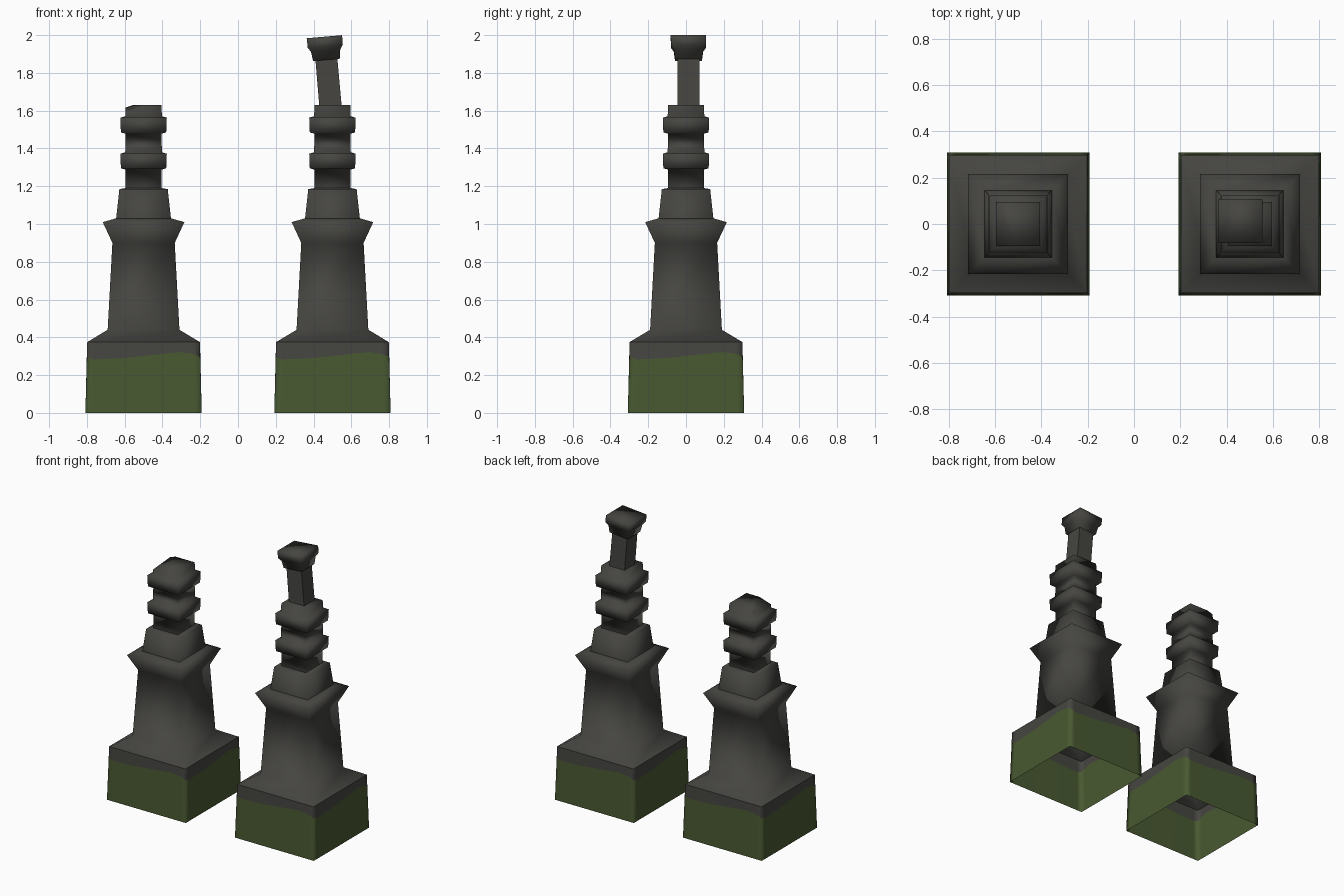
import bpy, bmesh, math
from mathutils import Matrix, Vector

if "Cube" in bpy.data.objects:
    bpy.data.objects.remove(bpy.data.objects["Cube"])


def material(name, col):
    m = bpy.data.materials.new(name)
    m.diffuse_color = (*col, 1)
    m.use_nodes = True
    m.node_tree.nodes["Principled BSDF"].inputs["Base Color"].default_value = m.diffuse_color
    return m


STONE = material("dark stone", (0.060, 0.059, 0.053))
MOSS = material("moss green", (0.066, 0.100, 0.031))
CORNERS = [(-1, -1), (1, -1), (1, 1), (-1, 1)]


def bridge(bm, rings):
    """Join consecutive rings of vertices with quads."""
    for a, b in zip(rings, rings[1:]):
        n = len(a)
        for i in range(n):
            j = (i + 1) % n
            bm.faces.new((a[i], a[j], b[j], b[i]))


def finish(name, bm, mat, smooth=True, matrix=None):
    if matrix:
        bm.transform(matrix)
    me = bpy.data.meshes.new(name)
    bm.to_mesh(me)
    bm.free()
    me.materials.append(mat)
    ob = bpy.data.objects.new(name, me)
    bpy.context.collection.objects.link(ob)
    for p in me.polygons:
        p.use_smooth = smooth
    return ob


def square_loft(profile, bottom=False, top=False):
    """Square column from (half width, z) pairs."""
    bm = bmesh.new()
    rings = [[bm.verts.new((x * h, y * h, z)) for x, y in CORNERS] for h, z in profile]
    bridge(bm, rings)
    if bottom:
        bm.faces.new(rings[0][::-1])
    if top:
        bm.faces.new(rings[-1])
    return bm


# Uneven moss line along each side: (fraction of the side, height)
MOSS_LINE = [(0, 0.297), (0.06, 0.283), (0.33, 0.290), (0.6, 0.308), (0.82, 0.322), (0.94, 0.312)]


def base_band(lower):
    """Plinth sides, below or above the moss line."""
    bm = bmesh.new()

    def ring(h, z):
        out = []
        for i, c in enumerate(CORNERS):
            d = CORNERS[(i + 1) % 4]
            for t, wz in MOSS_LINE:
                x, y = (c[k] + (d[k] - c[k]) * t for k in (0, 1))
                out.append(bm.verts.new((x * h, y * h, wz if z is None else z)))
        return out

    bridge(bm, [ring(0.308, 0), ring(0.300, None)] if lower
           else [ring(0.300, None), ring(0.298, 0.375)])
    return bm


SHAFT = [(0.298, 0.375), (0.190, 0.44), (0.165, 0.90), (0.216, 1.01), (0.145, 1.03)]
PEDESTAL = [(0.145, 1.03), (0.128, 1.185), (0.095, 1.19)]
NECK = [(0.095, 1.18), (0.095, 1.288), (0.120, 1.295), (0.123, 1.372), (0.097, 1.38),
        (0.095, 1.478), (0.120, 1.485), (0.123, 1.563), (0.097, 1.57), (0.095, 1.63)]

for side, x in (("left", -0.5), ("right", 0.5)):
    at = Matrix.Translation((x, 0, 0))
    finish(side + "_mossy_base", base_band(True), MOSS, True, at)
    finish(side + "_plinth", base_band(False), STONE, True, at)
    finish(side + "_shaft", square_loft(SHAFT), STONE, True, at)
    finish(side + "_pedestal", square_loft(PEDESTAL, top=True), STONE, True, at)
    neck = square_loft(NECK, top=True)
    if side == "left":
        # chipped top edge on the broken pillar
        bmesh.ops.bisect_plane(neck, geom=neck.verts[:] + neck.edges[:] + neck.faces[:],
                               plane_co=Vector((-0.03, 0, 1.63)),
                               plane_no=Vector((-0.32, -0.08, 1)), clear_outer=True)
        rim = [e for e in neck.edges if e.is_boundary and e.verts[0].co.z > 1.5]
        bmesh.ops.holes_fill(neck, edges=rim)
    finish(side + "_ringed_neck", neck, STONE, True, at)

# Leaning finial on the right pillar
lean = Matrix.Translation((0.49, 0.013, 1.62)) @ Matrix.Rotation(math.radians(-5), 4, 'Y')
finish("finial_stem", square_loft([(0.059, 0), (0.058, 0.26)]), STONE, False, lean)
finish("finial_cap", square_loft([(0.071, 0.25), (0.078, 0.30), (0.093, 0.322), (0.094, 0.373)],
                                 True, True), STONE, True, lean)
